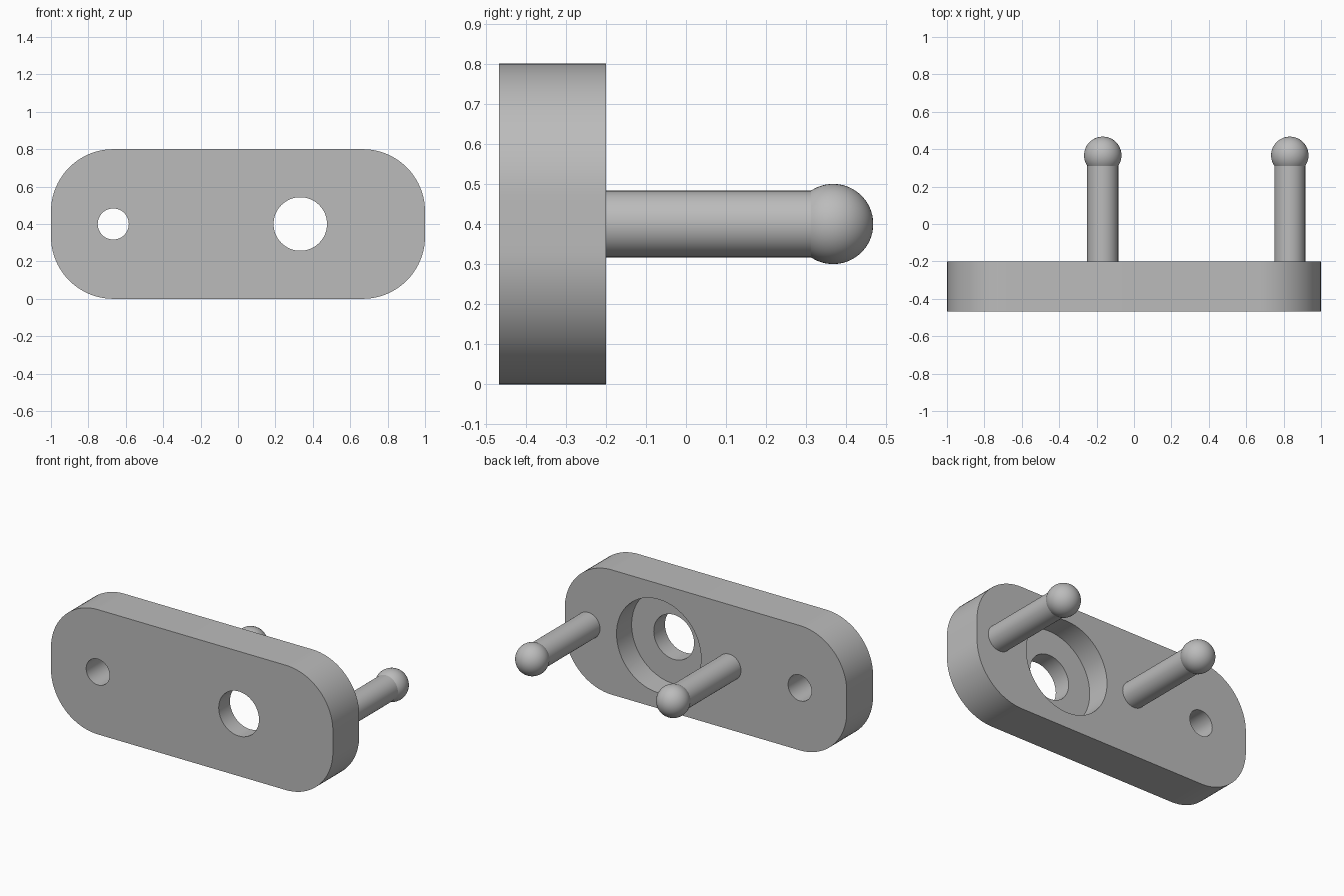
import bpy, bmesh
from math import sin, cos, pi, asin, radians
from mathutils import Matrix, Vector

cube = bpy.data.objects.get("Cube")
if cube:
    bpy.data.objects.remove(cube, do_unlink=True)

FRONT, BACK, MID_Z = -0.467, -0.2, 0.4
BORE_X = 0.333

gray = bpy.data.materials.new("plain gray")
gray.use_nodes = True
gray.diffuse_color = (0.5, 0.5, 0.5, 1)
gray.node_tree.nodes["Principled BSDF"].inputs["Base Color"].default_value = (0.5, 0.5, 0.5, 1)


def finish(name, bm):
    """Turn a bmesh into a named, smooth-shaded object."""
    bmesh.ops.recalc_face_normals(bm, faces=bm.faces)
    mesh = bpy.data.meshes.new(name)
    bm.to_mesh(mesh)
    bm.free()
    mesh.materials.append(gray)
    obj = bpy.data.objects.new(name, mesh)
    bpy.context.collection.objects.link(obj)
    return obj


def smooth(obj):
    bpy.ops.object.select_all(action="DESELECT")
    obj.select_set(True)
    bpy.context.view_layer.objects.active = obj
    bpy.ops.object.shade_smooth_by_angle(angle=radians(30))


def cutter(name, x, radius, y0, y1):
    """Cylinder along y used to drill the plate."""
    bm = bmesh.new()
    place = Matrix.Translation((x, (y0 + y1) / 2, MID_Z)) @ Matrix.Rotation(pi / 2, 4, "X")
    bmesh.ops.create_cone(bm, cap_ends=True, segments=64, radius1=radius, radius2=radius,
                          depth=y1 - y0, matrix=place)
    obj = finish(name, bm)
    obj.hide_render = True
    obj.hide_viewport = True
    return obj


# Plate with rounded corners
bm = bmesh.new()
R, STEPS = 0.333, 20
outline = []
for i, (sx, sz) in enumerate([(1, 1), (-1, 1), (-1, -1), (1, -1)]):
    for k in range(STEPS + 1):
        a = (i + k / STEPS) * pi / 2
        outline.append(bm.verts.new((sx * (1 - R) + R * cos(a), FRONT,
                                     MID_Z + sz * (0.4 - R) + R * sin(a))))
face = bm.faces.new(outline)
extruded = bmesh.ops.extrude_face_region(bm, geom=[face])["geom"]
bmesh.ops.translate(bm, vec=(0, BACK - FRONT, 0),
                    verts=[v for v in extruded if isinstance(v, bmesh.types.BMVert)])
plate = finish("plate", bm)

# Small hole, large hole and the wide recess behind it
cutters = [cutter("small_hole_cutter", -0.667, 0.083, -0.6, 0),
           cutter("large_hole_cutter", BORE_X, 0.143, -0.6, 0),
           cutter("recess_cutter", BORE_X, 0.3, BACK - 0.153, 0)]
for c in cutters:
    mod = plate.modifiers.new(c.name, "BOOLEAN")
    mod.operation, mod.solver, mod.object = "DIFFERENCE", "EXACT", c

# Apply the cuts, then drop the cutters
depsgraph = bpy.context.evaluated_depsgraph_get()
cut_mesh = bpy.data.meshes.new_from_object(plate.evaluated_get(depsgraph))
plate.modifiers.clear()
plate.data = cut_mesh
for c in cutters:
    bpy.data.objects.remove(c, do_unlink=True)
smooth(plate)


def pin(name, x):
    """Round pin with a ball tip, turned around the y direction."""
    shaft_r, ball_r, ball_y = 0.083, 0.1, 0.367
    start = pi - asin(shaft_r / ball_r)
    profile = [(0, BACK), (shaft_r, BACK)]
    profile += [(ball_r * sin(start * (1 - t / 20)), ball_y + ball_r * cos(start * (1 - t / 20)))
                for t in range(21)]
    bm = bmesh.new()
    verts = [bm.verts.new((x + r, y, MID_Z)) for r, y in profile]
    edges = [bm.edges.new(pair) for pair in zip(verts, verts[1:])]
    bmesh.ops.spin(bm, geom=verts + edges, cent=(x, 0, MID_Z), axis=Vector((0, 1, 0)),
                   angle=2 * pi, steps=48)
    bmesh.ops.remove_doubles(bm, verts=bm.verts, dist=0.0005)
    smooth(finish(name, bm))


# Two pins on the back, either side of the recess
for name, side in (("right_pin", -1), ("left_pin", 1)):
    pin(name, BORE_X + side * 0.5)
